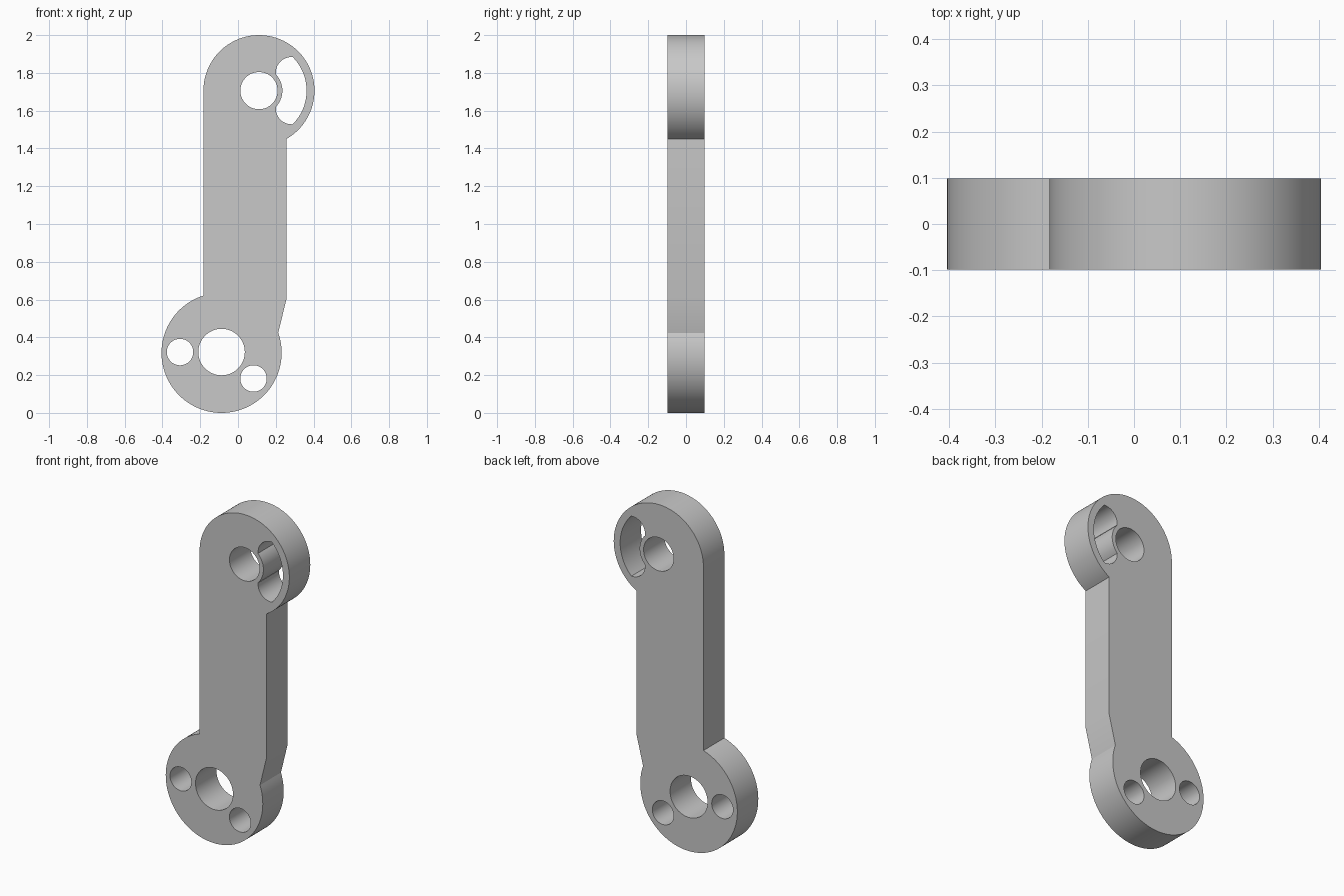
import bpy, bmesh, math

if "Cube" in bpy.data.objects:
    bpy.data.objects.remove(bpy.data.objects["Cube"])

HALF = 0.098                                   # half thickness of the plate
TOP, TOP_R = (0.111, 1.706), 0.294             # upper eye
LOW, LOW_R = (-0.087, 0.318), 0.318            # lower eye
LEFT, RIGHT = -0.183, 0.256                    # sides of the shank


def arc(c, r, a0, a1, n=48):
    """Points along an arc, angles in degrees."""
    return [(c[0] + r * math.cos(math.radians(a0 + (a1 - a0) * i / n)),
             c[1] + r * math.sin(math.radians(a0 + (a1 - a0) * i / n)))
            for i in range(n + 1)]


def circle(c, r, n=64):
    return arc(c, r, 0, 360, n)[:-1]


# Outer outline: upper eye, left side, lower eye, flared right side
a_top = -math.degrees(math.acos((RIGHT - TOP[0]) / TOP_R))
a_low = math.degrees(math.acos((LEFT - LOW[0]) / LOW_R))
outline = (arc(TOP, TOP_R, a_top, 180, 72)
           + arc(LOW, LOW_R, a_low, 379.5, 84)
           + [(RIGHT, 0.6)])

# Crescent slot beside the upper bore, with rounded ends
slot = (arc(TOP, 0.252, -45, 45, 32)
        + arc((0.283, 1.801), 0.083, 88, 185, 16)
        + arc(TOP, 0.124, 45, -45, 24)
        + arc((0.283, 1.611), 0.083, 175, 272, 16))

# Bores
loops = [outline, slot,
         circle(TOP, 0.0985),
         circle((-0.087, 0.322), 0.123),
         circle((-0.307, 0.322), 0.07),
         circle((0.082, 0.182), 0.07)]

# Filled flat profile, extruded to both sides
curve = bpy.data.curves.new("link_arm", 'CURVE')
curve.dimensions = '2D'
curve.fill_mode = 'BOTH'
curve.extrude = HALF
for pts in loops:
    s = curve.splines.new('POLY')
    s.points.add(len(pts) - 1)
    for p, (x, z) in zip(s.points, pts):
        p.co = (x, z, 0, 1)
    s.use_cyclic_u = True

arm = bpy.data.objects.new("link_arm", curve)
bpy.context.collection.objects.link(arm)
arm.rotation_euler = (math.pi / 2, 0, 0)       # stand upright
bpy.context.view_layer.objects.active = arm
arm.select_set(True)
bpy.ops.object.convert(target='MESH')
bpy.ops.object.transform_apply(location=False, rotation=True, scale=False)

# Weld caps to walls
bm = bmesh.new()
bm.from_mesh(arm.data)
bmesh.ops.remove_doubles(bm, verts=bm.verts, dist=0.0005)
bmesh.ops.recalc_face_normals(bm, faces=bm.faces)
bm.to_mesh(arm.data)
bm.free()

# Plain grey metal
grey = bpy.data.materials.new("grey_metal")
grey.diffuse_color = (0.58, 0.58, 0.58, 1)
grey.use_nodes = True
grey.node_tree.nodes["Principled BSDF"].inputs["Base Color"].default_value = grey.diffuse_color
arm.data.materials.clear()
arm.data.materials.append(grey)
bpy.ops.object.shade_smooth_by_angle(angle=math.radians(25))
